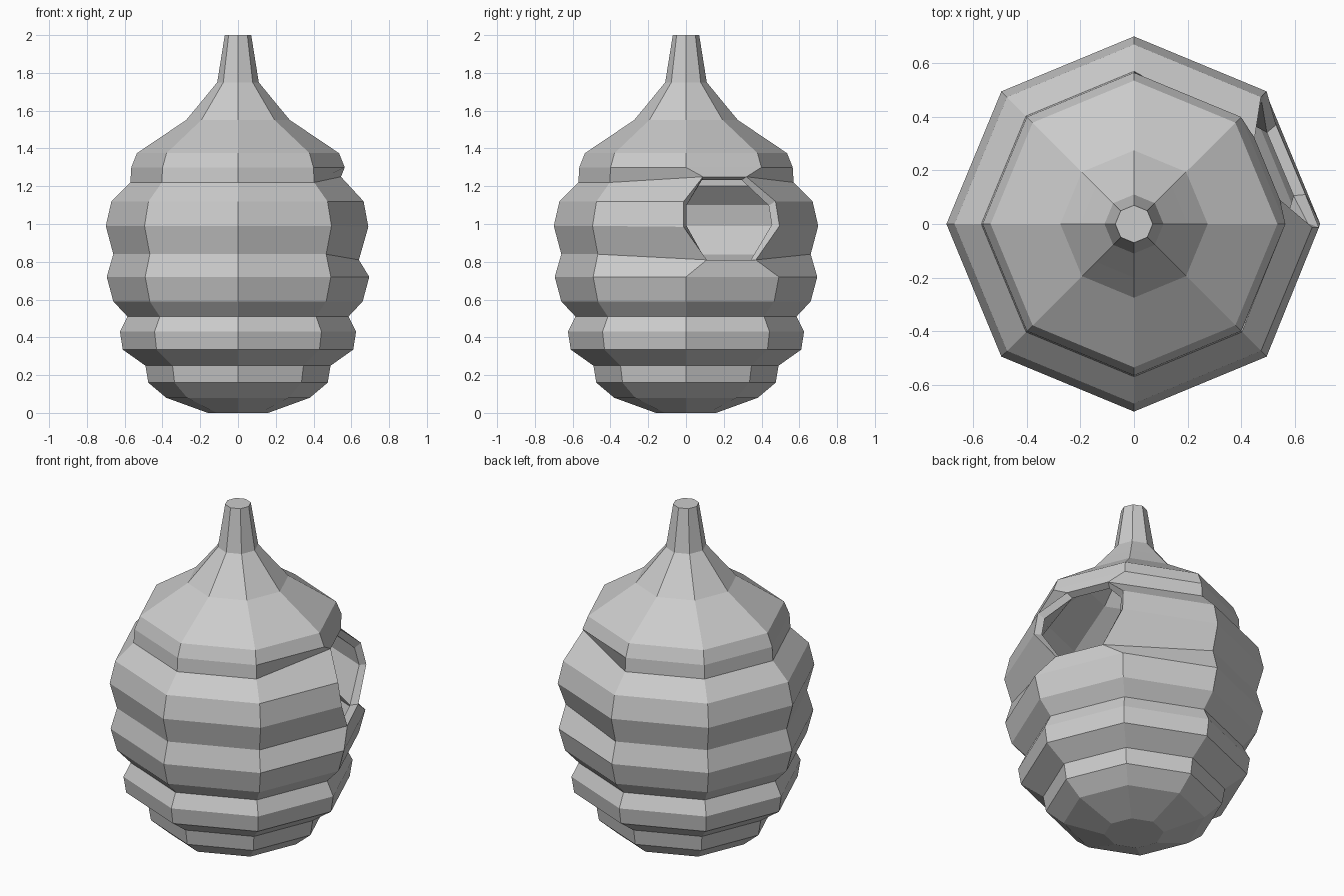
import bpy, bmesh
from math import cos, sin, pi

if "Cube" in bpy.data.objects:
    bpy.data.objects.remove(bpy.data.objects["Cube"])

# Radius and height of each ring of the hive, bottom to top
profile = [(0.16, 0.0), (0.38, 0.08), (0.475, 0.16), (0.49, 0.25), (0.61, 0.335),
           (0.625, 0.43), (0.585, 0.51), (0.66, 0.59), (0.695, 0.72), (0.66, 0.84),
           (0.70, 0.99), (0.67, 1.12), (0.57, 1.22), (0.565, 1.30), (0.535, 1.375),
           (0.275, 1.55), (0.20, 1.64), (0.11, 1.75), (0.07, 2.0)]
SIDES = 8

bm = bmesh.new()
rings = []
for r, z in profile:
    rings.append([bm.verts.new((r * cos(2 * pi * i / SIDES), r * sin(2 * pi * i / SIDES), z))
                  for i in range(SIDES)])

# Walls, leaving three faces open on one side for the entrance
for k in range(len(rings) - 1):
    for i in range(SIDES):
        if i == 0 and k in (9, 10, 11):
            continue
        j = (i + 1) % SIDES
        bm.faces.new((rings[k][i], rings[k][j], rings[k + 1][j], rings[k + 1][i]))
bm.faces.new(rings[0][::-1])
bm.faces.new(rings[-1])

# Pull the entrance edge into a rounded octagon
entrance = {(9, 0): (0.64, 0.11, 0.81), (9, 1): (0.53, 0.37, 0.81),
            (10, 0): (0.69, -0.013, 0.985), (11, 0): (0.665, -0.012, 1.12),
            (12, 0): (0.545, 0.09, 1.25), (12, 1): (0.45, 0.32, 1.25)}
for (k, i), co in entrance.items():
    rings[k][i].co = co

bmesh.ops.recalc_face_normals(bm, faces=bm.faces)
mesh = bpy.data.meshes.new("hive")
bm.to_mesh(mesh)
bm.free()
hive = bpy.data.objects.new("hive", mesh)
bpy.context.collection.objects.link(hive)

# Hollow shell with a thick rim at the entrance
shell = hive.modifiers.new("shell", 'SOLIDIFY')
shell.thickness = 0.045
shell.offset = -1
